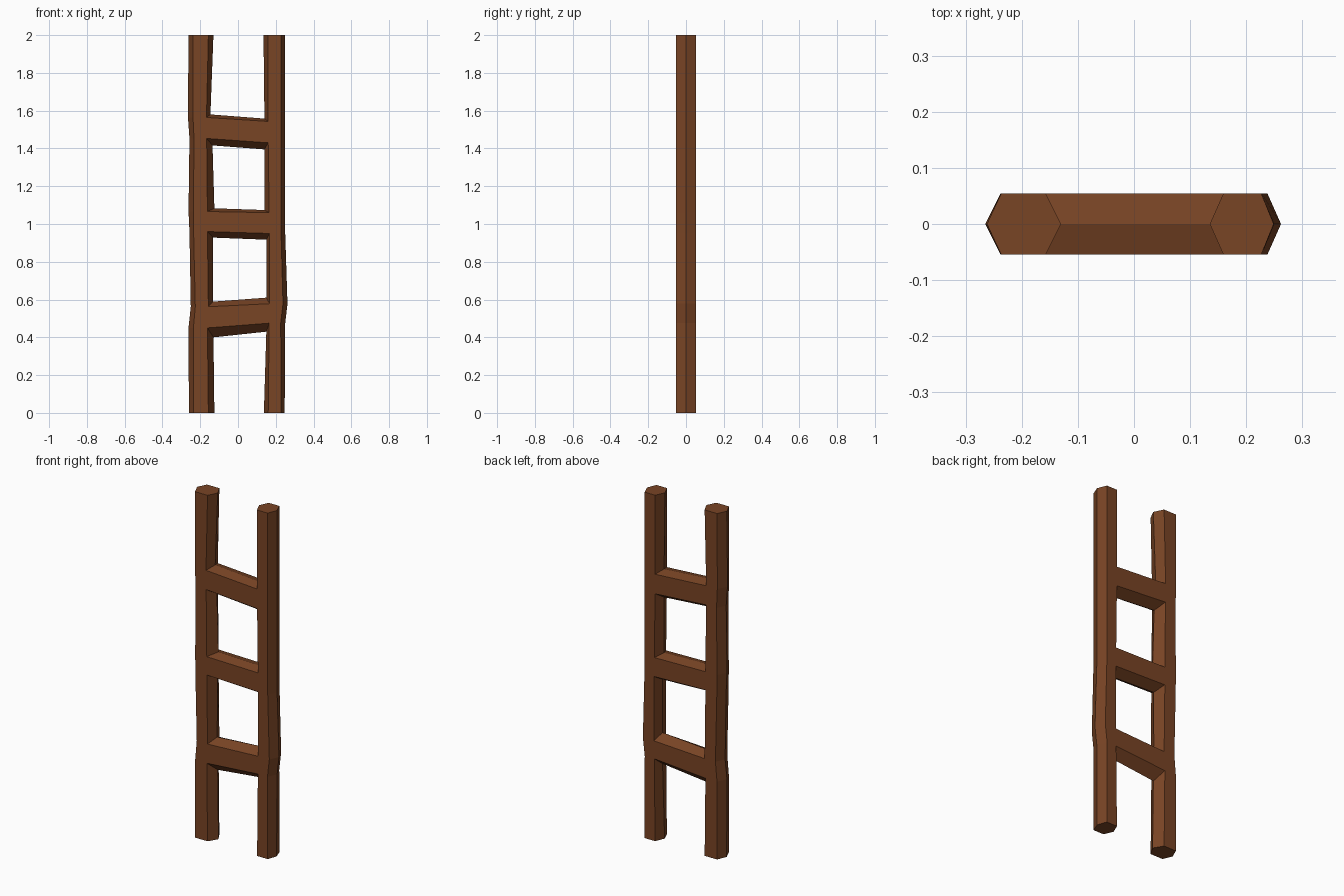
import bpy, bmesh

if "Cube" in bpy.data.objects:
    bpy.data.objects.remove(bpy.data.objects["Cube"])

D = 0.054  # half depth of the hexagonal timbers

# One row per level, alternating underside / top of each rung between the two ends:
# flat-edge z, inner-ridge z, then x of outer ridge, outer edge, inner edge, inner ridge
LEFT = [
    (0.00, 0.00, -.260, -.236, -.157, -.125),
    (0.45, 0.40, -.262, -.236, -.162, -.130),
    (.562, .589, -.250, -.226, -.157, -.133),
    (0.96, .928, -.257, -.235, -.162, -.132),
    (1.066, 1.083, -.262, -.236, -.162, -.125),
    (1.453, 1.416, -.257, -.233, -.166, -.135),
    (1.564, 1.58, -.265, -.238, -.167, -.146),
    (2.00, 2.00, -.262, -.237, -.157, -.130),
]
RIGHT = [
    (0.00, 0.00, .247, .228, .160, .137),
    (.475, .430, .250, .226, .165, .150),
    (.578, .610, .262, .238, .167, .150),
    (.950, .917, .250, .228, .167, .150),
    (1.06, 1.074, .250, .227, .165, .140),
    (1.43, 1.395, .250, .227, .160, .140),
    (1.543, 1.558, .250, .227, .160, .140),
    (2.00, 2.00, .249, .227, .159, .135),
]

bm = bmesh.new()


def ring(z, zm, xom, xof, xif, xim):
    """Six vertices: inner front, outer front, outer ridge, outer back, inner back, inner ridge."""
    pts = [(xif, -D, z), (xof, -D, z), (xom, 0, z), (xof, D, z), (xif, D, z), (xim, 0, zm)]
    return [bm.verts.new(p) for p in pts]


def rail(rows):
    rings = [ring(*r) for r in rows]
    for i, (a, b) in enumerate(zip(rings, rings[1:])):
        # inner sides stay open where a rung joins (odd spans)
        for k in range(4 if i % 2 else 6):
            n = (k + 1) % 6
            bm.faces.new((a[k], a[n], b[n], b[k]))
    bm.faces.new(rings[0])
    bm.faces.new(rings[-1])
    return rings


left, right = rail(LEFT), rail(RIGHT)

# Rungs: six sides bridging the openings in both rails
for i in (1, 3, 5):
    ends = []
    for rings in (left, right):
        lo, hi = rings[i], rings[i + 1]
        ends.append([lo[0], lo[5], lo[4], hi[4], hi[5], hi[0]])
    a, b = ends
    for k in range(6):
        n = (k + 1) % 6
        bm.faces.new((a[k], a[n], b[n], b[k]))

bmesh.ops.recalc_face_normals(bm, faces=bm.faces)
mesh = bpy.data.meshes.new("ladder")
bm.to_mesh(mesh)
bm.free()
ladder = bpy.data.objects.new("ladder", mesh)
bpy.context.collection.objects.link(ladder)

# Brown wood
wood = bpy.data.materials.new("wood")
wood.diffuse_color = (0.19, 0.058, 0.018, 1)
wood.use_nodes = True
wood.node_tree.nodes["Principled BSDF"].inputs["Base Color"].default_value = wood.diffuse_color
mesh.materials.append(wood)
